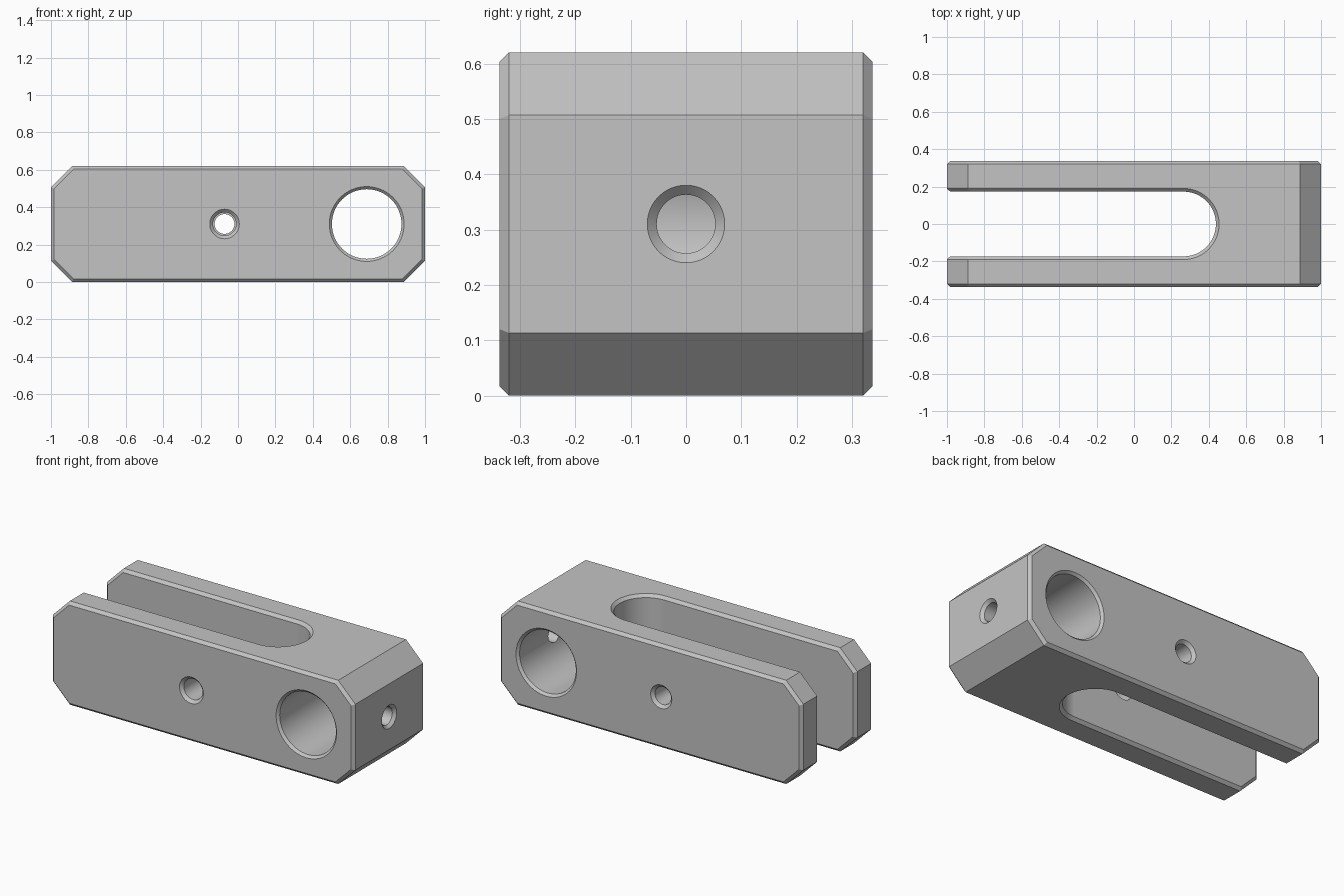
import bpy, bmesh, math
from mathutils import Matrix, Vector

default = bpy.data.objects.get("Cube")
if default:
    bpy.data.objects.remove(default, do_unlink=True)

HALF_W, HEIGHT, CORNER, EDGE = 0.337, 0.62, 0.113, 0.017
MID = HEIGHT / 2

steel = bpy.data.materials.new("Grey Steel")
steel.use_nodes = True
grey = (0.55, 0.55, 0.55, 1)
steel.diffuse_color = grey
steel.node_tree.nodes["Principled BSDF"].inputs["Base Color"].default_value = grey


def make_object(name, bm):
    bmesh.ops.recalc_face_normals(bm, faces=bm.faces)
    mesh = bpy.data.meshes.new(name)
    bm.to_mesh(mesh)
    bm.free()
    mesh.materials.append(steel)
    obj = bpy.data.objects.new(name, mesh)
    bpy.context.collection.objects.link(obj)
    return obj


def prism(name, outline, direction):
    """Extrude a closed outline along a direction."""
    bm = bmesh.new()
    face = bm.faces.new([bm.verts.new(p) for p in outline])
    grown = bmesh.ops.extrude_face_region(bm, geom=[face])["geom"]
    moved = [g for g in grown if isinstance(g, bmesh.types.BMVert)]
    bmesh.ops.translate(bm, verts=moved, vec=direction)
    return make_object(name, bm)


def drill(name, profile, origin, axis, sides=64):
    """Turned cutter: (distance along axis, radius) pairs."""
    bm = bmesh.new()
    turn = Matrix.Translation(origin) @ Vector(axis).to_track_quat('Z', 'Y').to_matrix().to_4x4()
    rings = []
    for d, r in profile:
        angles = [2 * math.pi * i / sides for i in range(sides)]
        rings.append([bm.verts.new(turn @ Vector((r * math.cos(a), r * math.sin(a), d)))
                      for a in angles])
    for a, b in zip(rings, rings[1:]):
        for i in range(sides):
            j = (i + 1) % sides
            bm.faces.new((a[i], a[j], b[j], b[i]))
    bm.faces.new(rings[0])
    bm.faces.new(rings[-1])
    return make_object(name, bm)


def apply_modifier(obj, mod):
    bpy.context.view_layer.objects.active = obj
    bpy.ops.object.modifier_apply(modifier=mod.name)


def cut(obj, cutter):
    mod = obj.modifiers.new("Cut", 'BOOLEAN')
    mod.operation = 'DIFFERENCE'
    mod.solver = 'EXACT'
    mod.object = cutter
    apply_modifier(obj, mod)
    bpy.data.objects.remove(cutter, do_unlink=True)


# Block with four clipped corners
side = []
for sx, sz in ((-1, -1), (1, -1), (1, 1), (-1, 1)):
    pair = [(sx, MID + sz * (MID - CORNER)), (sx * (1 - CORNER), MID + sz * MID)]
    side += pair if sx * sz > 0 else pair[::-1]
body = prism("clamp_body", [(x, -HALF_W, z) for x, z in side], (0, 2 * HALF_W, 0))

# Round-ended slot that makes the fork
SLOT_R, SLOT_X, STEPS = 0.173, 0.265, 40
slot = [(-1.2, SLOT_R, -0.1), (-1.2, -SLOT_R, -0.1)]
for i in range(STEPS + 1):
    a = math.pi * (i / STEPS - 0.5)
    slot.append((SLOT_X + SLOT_R * math.cos(a), SLOT_R * math.sin(a), -0.1))
cut(body, prism("slot_cutter", slot, (0, 0, HEIGHT + 0.2)))

# Chamfer on all square edges
bevel = body.modifiers.new("Chamfer", 'BEVEL')
bevel.width = EDGE
bevel.segments = 1
bevel.limit_method = 'ANGLE'
bevel.angle_limit = math.radians(60)
bevel.use_clamp_overlap = False
apply_modifier(body, bevel)

# Large cross bore, chamfered at both mouths
cut(body, drill("bore_cutter", [(-0.357, 0.22), (-0.323, 0.186), (0.323, 0.186), (0.357, 0.22)],
                (0.688, 0, MID), (0, 1, 0)))


def countersunk(name, radius, depth, mouth, inward):
    """Small hole with a chamfered mouth."""
    flare = 0.02
    profile = [(-flare, radius + EDGE + flare), (EDGE, radius), (depth, radius)]
    cut(body, drill(name, profile, mouth, inward, 48))


countersunk("front_hole_cutter", 0.062, 0.24, (-0.072, -HALF_W, MID), (0, 1, 0))
countersunk("back_hole_cutter", 0.053, 0.24, (-0.072, HALF_W, MID), (0, -1, 0))
countersunk("end_hole_cutter", 0.053, 0.3, (1, 0, MID), (-1, 0, 0))

# Smooth curved walls, sharp chamfers
bpy.ops.object.select_all(action='DESELECT')
body.select_set(True)
bpy.context.view_layer.objects.active = body
bpy.ops.object.shade_smooth_by_angle(angle=math.radians(25))
normals = body.modifiers.new("Flat Face Normals", 'WEIGHTED_NORMAL')
normals.keep_sharp = True
